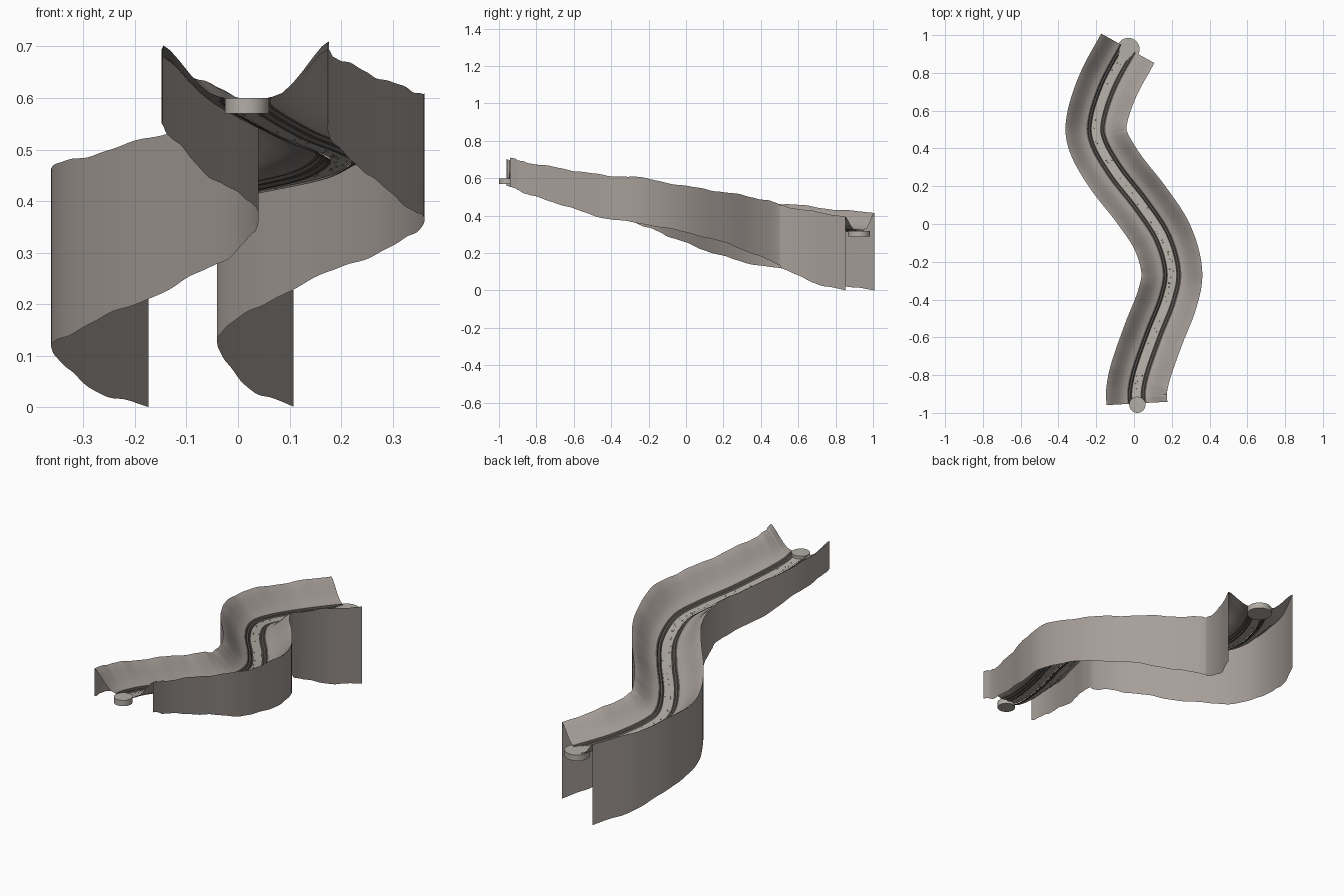
import bpy, math, random
from mathutils import Vector

if "Cube" in bpy.data.objects:
    bpy.data.objects.remove(bpy.data.objects["Cube"])

random.seed(4)
HALF = 0.161     # half width of the valley
STEPS = 14       # subdivisions between stations

# stations along the valley:
# centre x, y, stream z, left bank top, left wall foot, right bank top, right wall foot
STATIONS = [
    (.0155, -.95, .602, .702, .560, .710, .555),
    (.0140, -.88, .590, .685, .545, .695, .535),
    (.038, -.77, .572, .658, .510, .678, .505),
    (.105, -.58, .535, .622, .440, .648, .450),
    (.175, -.40, .507, .593, .402, .618, .390),
    (.200, -.25, .489, .570, .360, .602, .358),
    (.150, -.07, .458, .560, .310, .558, .310),
    (.040, .10, .433, .545, .253, .527, .258),
    (-.100, .28, .407, .505, .187, .495, .190),
    (-.190, .44, .382, .474, .135, .464, .140),
    (-.195, .56, .366, .458, .100, .450, .115),
    (-.135, .74, .343, .432, .035, .425, .045),
    (-.033, .93, .323, .415, .000, .395, .001),
]


def catmull(p0, p1, p2, p3, t):
    return tuple(.5 * (2 * b + (c - a) * t + (2 * a - 5 * b + 4 * c - d) * t * t
                       + (3 * b - a - 3 * c + d) * t ** 3)
                 for a, b, c, d in zip(p0, p1, p2, p3))


def sample():
    n = len(STATIONS)
    first = tuple(2 * a - b for a, b in zip(STATIONS[0], STATIONS[1]))
    last = tuple(2 * a - b for a, b in zip(STATIONS[-1], STATIONS[-2]))
    pts = [first] + STATIONS + [last]
    out = [catmull(*pts[i:i + 4], k / STEPS) for i in range(n - 1) for k in range(STEPS)]
    return out + [STATIONS[-1]]


ROWS = sample()
N = len(ROWS)


def right_dir(i):
    # averaged over a few rows so the end cuts and bends stay even
    a, b = ROWS[max(i - 3, 0)], ROWS[min(i + 3, N - 1)]
    d = Vector((b[0] - a[0], b[1] - a[1])).normalized()
    return Vector((d.y, -d.x))


def place(i, offset, z):
    r, n = ROWS[i], right_dir(i)
    return (r[0] + n.x * offset, r[1] + n.y * offset, z)


def wobble(i, phase):
    # small ragged variation that fades out at both ends
    fade = min(1, i / 8, (N - 1 - i) / 8)
    return fade * (.003 * math.sin(i * .37 + phase) + .001 * math.sin(i * .9 + phase * 2))


def material(name, colour):
    m = bpy.data.materials.new(name)
    m.diffuse_color = (*colour, 1)
    m.use_nodes = True
    m.node_tree.nodes["Principled BSDF"].inputs["Base Color"].default_value = m.diffuse_color
    return m


ROCK = material("rock", (.38, .34, .315))
SHORE = material("wet_shore", (.13, .115, .105))
WATER = material("stream", (.45, .42, .38))


def strip(name, section, mat, angle=35):
    """Sweep section(i) -> list of (offset, z) along the valley as an open sheet."""
    verts, faces = [], []
    for i in range(N):
        verts += [place(i, o, z) for o, z in section(i)]
    w = len(verts) // N
    for i in range(N - 1):
        for j in range(w - 1):
            a = i * w + j
            faces.append((a, a + 1, a + w + 1, a + w))
    me = bpy.data.meshes.new(name)
    me.from_pydata(verts, [], faces)
    me.materials.append(mat)
    ob = bpy.data.objects.new(name, me)
    bpy.context.collection.objects.link(ob)
    finish(ob, angle)
    return ob


def finish(ob, angle):
    bpy.ops.object.select_all(action='DESELECT')
    ob.select_set(True)
    bpy.context.view_layer.objects.active = ob
    bpy.ops.object.shade_smooth_by_angle(angle=math.radians(angle))


# banks: (fraction across from shelf to rim, fraction of rise)
SLOPE = [(0, 0), (.18, .07), (.36, .24), (.54, .46), (.72, .71), (.88, .91), (1, 1)]


def bank_section(side):
    top, foot = (3, 4) if side < 0 else (5, 6)

    def section(i):
        r = ROWS[i]
        t = r[top] + wobble(i, side)
        pts = [(side * (.05 + (HALF - .05) * u), r[2] + (t - r[2]) * v) for u, v in SLOPE]
        pts.append((side * HALF, max(0, r[foot] + wobble(i, side * 3))))   # outer wall
        return pts if side > 0 else pts[::-1]
    return section


def shore_section(side):
    # narrow stepped ledge between bank and stream
    ledge = [(.05, 0), (.043, -.001), (.039, -.007), (.031, -.008), (.026, -.014), (.020, -.015)]

    def section(i):
        pts = [(side * o, ROWS[i][2] + h) for o, h in ledge]
        return pts[::-1] if side > 0 else pts
    return section


for side, label in ((-1, "left"), (1, "right")):
    strip(label + "_bank", bank_section(side), ROCK)
    strip(label + "_shore", shore_section(side), SHORE, 30)

# flat water ribbon
strip("stream", lambda i: [(-.022, ROWS[i][2] - .011), (.022, ROWS[i][2] - .011)], WATER)

# pebbles in the stream
pv, pf = [], []
for _ in range(45):
    i = random.randrange(4, N - 4)
    c = Vector(place(i, random.uniform(-.018, .018), ROWS[i][2] - .011))
    s = random.uniform(.002, .004)
    b = len(pv)
    pv += [c + Vector(d) * s for d in
           ((1, 0, 0), (0, 1, 0), (-1, 0, 0), (0, -1, 0), (0, 0, 1), (0, 0, -1))]
    for k in range(4):
        pf += [(b + k, b + (k + 1) % 4, b + 4), (b + (k + 1) % 4, b + k, b + 5)]
me = bpy.data.meshes.new("pebbles")
me.from_pydata(pv, [], pf)
me.materials.append(ROCK)
bpy.context.collection.objects.link(bpy.data.objects.new("pebbles", me))

# round pools at both ends
for name, x, y, z, r in (("upper_pool", .0175, -.957, .585, .043),
                         ("lower_pool", -.03, .925, .303, .060)):
    bpy.ops.mesh.primitive_cylinder_add(vertices=32, radius=r, depth=.03, location=(x, y, z))
    ob = bpy.context.object
    ob.name = name
    ob.data.materials.append(WATER)
    finish(ob, 35)
